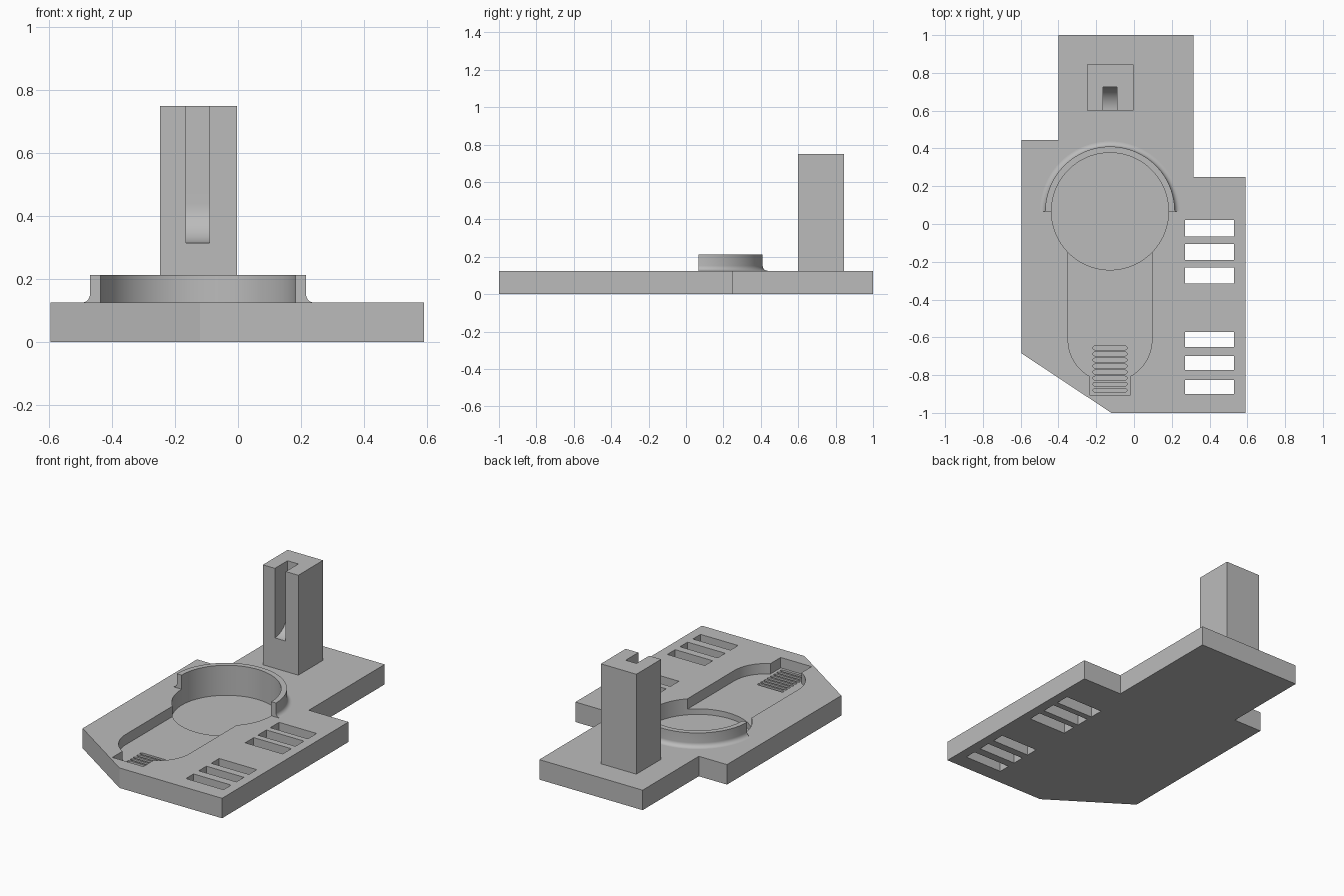
import bpy
import bmesh
from math import sin, cos, pi, radians, asin

cube = bpy.data.objects.get("Cube")
if cube:
    bpy.data.objects.remove(cube, do_unlink=True)

grey = bpy.data.materials.new("plain grey")
grey.use_nodes = True
grey.diffuse_color = (0.5, 0.5, 0.5, 1)
grey.node_tree.nodes["Principled BSDF"].inputs["Base Color"].default_value = (0.5, 0.5, 0.5, 1)

TOP = 0.125            # top of the base plate
CX, CY = -0.127, 0.067  # centre of the round pocket
R = 0.31


def loft(name, rings, closed=False):
    """Join equal point rings with quads and cap both ends."""
    bm = bmesh.new()
    loops = [[bm.verts.new(p) for p in ring] for ring in rings]
    for a, b in zip(loops, loops[1:]):
        n = len(a)
        for i in range(n):
            j = (i + 1) % n
            bm.faces.new((a[i], a[j], b[j], b[i]))
    bm.faces.new(loops[0])
    bm.faces.new(loops[-1])
    bmesh.ops.recalc_face_normals(bm, faces=bm.faces)
    mesh = bpy.data.meshes.new(name)
    bm.to_mesh(mesh)
    bm.free()
    mesh.materials.append(grey)
    obj = bpy.data.objects.new(name, mesh)
    bpy.context.collection.objects.link(obj)
    return obj


def prism(name, outline, z0, z1):
    return loft(name, [[(x, y, z) for x, y in outline] for z in (z0, z1)])


def box(x0, x1, y0, y1):
    return [(x0, y0), (x1, y0), (x1, y1), (x0, y1)]


def arc(x, y, r, a0, a1, steps):
    return [(x + r * cos(a0 + (a1 - a0) * i / steps),
             y + r * sin(a0 + (a1 - a0) * i / steps)) for i in range(steps + 1)]


def activate(obj):
    bpy.ops.object.select_all(action='DESELECT')
    obj.select_set(True)
    bpy.context.view_layer.objects.active = obj


def cut(obj, cutter):
    mod = obj.modifiers.new("cut", 'BOOLEAN')
    mod.operation = 'DIFFERENCE'
    mod.solver = 'EXACT'
    mod.object = cutter
    activate(obj)
    bpy.ops.object.modifier_apply(modifier=mod.name)
    bpy.data.objects.remove(cutter, do_unlink=True)


def smooth(obj):
    activate(obj)
    bpy.ops.object.shade_smooth_by_angle(angle=radians(30))


# Stepped base plate with a chamfered front corner
base = prism("base_plate", [(-0.12, -1), (0.59, -1), (0.59, 0.25), (0.315, 0.25),
                            (0.315, 1), (-0.40, 1), (-0.40, 0.445),
                            (-0.595, 0.445), (-0.595, -0.685)], 0, TOP)

# Long channel with a rounded front end and a small square notch
W, NOTCH, END = 0.222, 0.107, -0.612
open_angle = asin(NOTCH / W)
channel = [(CX + W, CY), (CX - W, CY)]
channel += arc(CX, END, W, pi, 1.5 * pi - open_angle, 16)
channel += [(CX - NOTCH, -0.907), (CX + NOTCH, -0.907)]
channel += arc(CX, END, W, 1.5 * pi + open_angle, 2 * pi, 16)
cut(base, prism("channel_cutter", channel, 0.06, 0.2))

# Deeper round pocket
cut(base, prism("pocket_cutter", arc(CX, CY, R, 0, 2 * pi, 96)[:-1], 0.025, 0.2))

# Row of fine rounded grooves at the front of the channel
for i in range(8):
    y = -0.656 - 0.032 * i
    pill = (arc(CX + 0.08, y, 0.01, -pi / 2, pi / 2, 6)
            + arc(CX - 0.08, y, 0.01, pi / 2, 1.5 * pi, 6))
    cut(base, prism("groove_cutter", pill, 0.04, 0.1))

# Two groups of three slots through the plate
for y0, y1 in ((-0.067, 0.02), (-0.19, -0.105), (-0.315, -0.23),
               (-0.65, -0.572), (-0.773, -0.698), (-0.9, -0.825)):
    cut(base, prism("slot_cutter", box(0.27, 0.53, y0, y1), -0.1, 0.2))
smooth(base)

# Half-round rim with a fillet at its outer foot
F = 0.027
profile = [(R, TOP), (R, 0.213), (0.343, 0.213)]
profile += arc(0.343 + F, TOP + F, F, pi, 1.5 * pi, 8)
rim = loft("half_round_rim", [[(CX + r * cos(a), CY + r * sin(a), z) for r, z in profile]
                              for a in (pi * i / 48 for i in range(49))])
smooth(rim)

# Tower with a front slot whose floor curves up to its back wall
tower = prism("tower", box(-0.248, -0.003, 0.6, 0.845), TOP, 0.75)
side = [(0.5, 0.9), (0.5, 0.315)] + arc(0.6, 0.44, 0.125, -pi / 2, 0, 20) + [(0.725, 0.9)]
cut(tower, loft("tower_slot_cutter", [[(x, y, z) for y, z in side] for x in (-0.165, -0.09)]))
smooth(tower)
